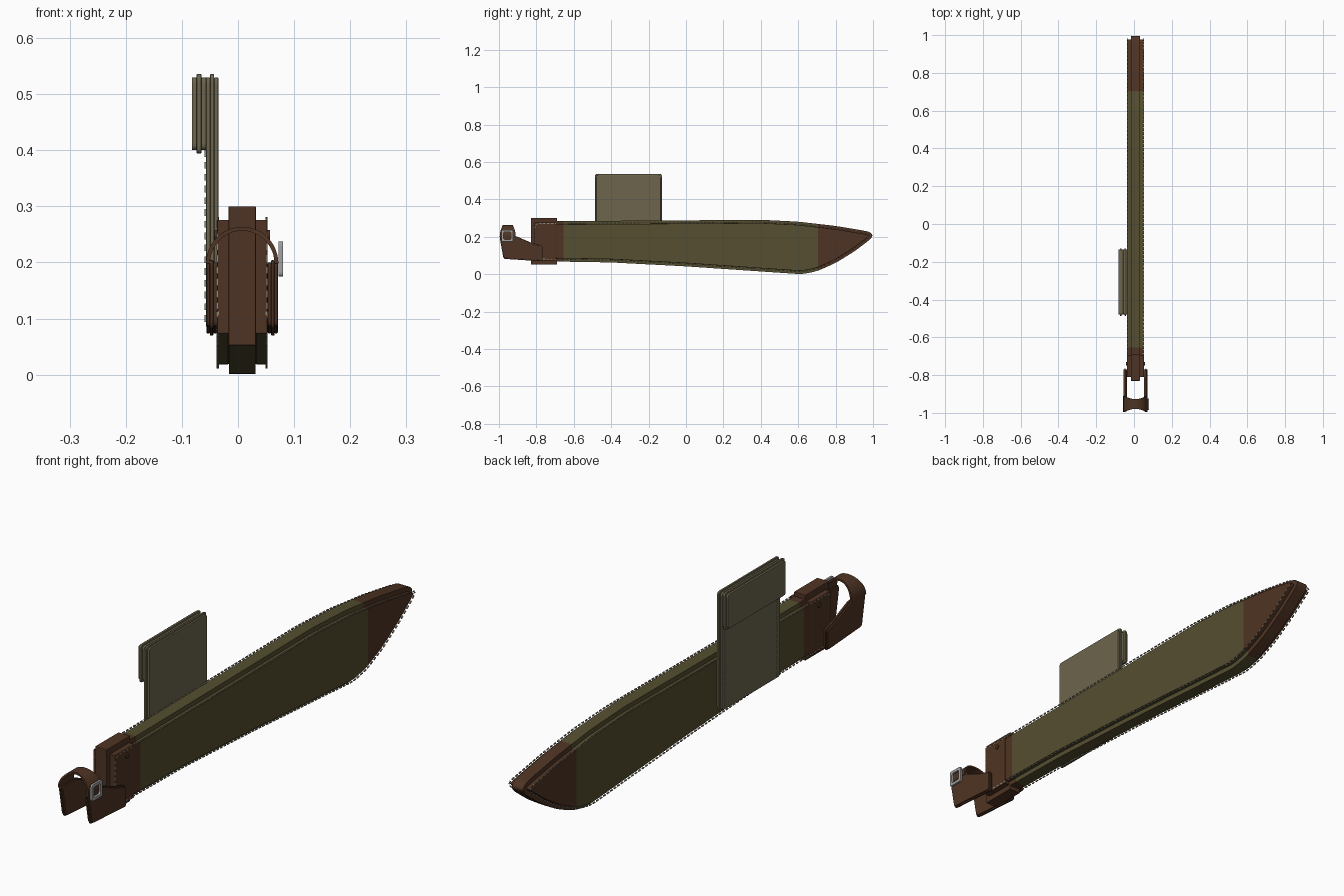
import bpy, bmesh, math
from mathutils import Matrix, Vector

if "Cube" in bpy.data.objects:
    bpy.data.objects.remove(bpy.data.objects["Cube"])

MID = 0.0075  # centre plane of the sheath


def material(name, rgb):
    m = bpy.data.materials.new(name)
    m.use_nodes = True
    m.diffuse_color = (*rgb, 1)
    m.node_tree.nodes["Principled BSDF"].inputs["Base Color"].default_value = (*rgb, 1)
    return m


LEATHER = material("brown leather", (0.078, 0.034, 0.017))
CANVAS = material("olive canvas", (0.09, 0.077, 0.029))
WEB = material("faded green webbing", (0.15, 0.13, 0.075))
THREAD = material("tan thread", (0.3, 0.26, 0.19))
STEEL = material("grey steel", (0.36, 0.36, 0.37))


def finish(name, bm, *mats):
    bmesh.ops.recalc_face_normals(bm, faces=bm.faces)
    me = bpy.data.meshes.new(name)
    bm.to_mesh(me)
    bm.free()
    ob = bpy.data.objects.new(name, me)
    bpy.context.collection.objects.link(ob)
    for m in mats:
        me.materials.append(m)
    return ob


def bevel(ob, width):
    mod = ob.modifiers.new("soft edges", "BEVEL")
    mod.width, mod.segments, mod.limit_method = width, 2, "ANGLE"
    mod.angle_limit = math.radians(50)


def inset(points, d):
    """Move a counter-clockwise outline inwards by d."""
    out = []
    for i, p in enumerate(points):
        p = Vector(p)
        a = (p - Vector(points[i - 1])).normalized()
        b = (Vector(points[(i + 1) % len(points)]) - p).normalized()
        n = Vector((-a.y - b.y, a.x + b.x)).normalized()
        miter = max(n.dot(Vector((-a.y, a.x))), 0.7)
        out.append(p + n * d / miter)
    return out


def rounded(points, radius, steps=4):
    """Replace every corner by a small quadratic arc."""
    out = []
    for i, p in enumerate(points):
        p = Vector(p)
        ends = []
        for q in (points[i - 1], points[(i + 1) % len(points)]):
            v = Vector(q) - p
            ends.append(p + v.normalized() * min(radius, v.length * 0.45))
        for k in range(steps + 1):
            t = k / steps
            out.append(ends[0] * (1 - t) ** 2 + p * 2 * t * (1 - t) + ends[1] * t * t)
    return out


def prism(bm, points, x0, x1):
    """Extrude a (y, z) outline along x."""
    face = bm.faces.new([bm.verts.new((x0, p[0], p[1])) for p in points])
    res = bmesh.ops.extrude_face_region(bm, geom=[face])
    verts = [v for v in res["geom"] if isinstance(v, bmesh.types.BMVert)]
    bmesh.ops.translate(bm, vec=(x1 - x0, 0, 0), verts=verts)


def rect(y0, y1, z0, z1):
    return [(y0, z0), (y1, z0), (y1, z1), (y0, z1)]


def plate(name, points, x0, x1, mat, soft=0.0):
    bm = bmesh.new()
    prism(bm, points, x0, x1)
    ob = finish(name, bm, mat)
    if soft:
        bevel(ob, soft)
    return ob


def layered(name, points, x0, x1, mat, lip=0.005, radius=0.012):
    """Three plies of strap with the middle one slightly larger."""
    step = (x1 - x0) / 3
    for i, grow in enumerate((0, lip, 0)):
        outline = rounded(inset(points, -grow), radius)
        plate(f"{name}_ply_{i + 1}", outline, x0 + i * step, x0 + (i + 1) * step, mat, 0.0015)


def two_tone(name, points, x0, x1, soft=0.0):
    """Canvas body with leather at the throat and the tip."""
    bm = bmesh.new()
    prism(bm, points, x0, x1)
    for y in (-0.655, 0.705):
        geom = bm.verts[:] + bm.edges[:] + bm.faces[:]
        bmesh.ops.bisect_plane(bm, geom=geom, plane_co=(0, y, 0), plane_no=(0, 1, 0))
    for f in bm.faces:
        f.material_index = 0 if -0.655 < f.calc_center_median().y < 0.705 else 1
    ob = finish(name, bm, CANVAS, LEATHER)
    if soft:
        bevel(ob, soft)


def stitches(name, path, x, pitch=0.021, length=0.012, closed=True):
    """Small dashes spaced evenly along a (y, z) path."""
    bm = bmesh.new()
    pts = [Vector(p) for p in path] + ([Vector(path[0])] if closed else [])
    pos = 0.0
    for a, b in zip(pts, pts[1:]):
        seg = b - a
        while pos < seg.length:
            c = a + seg.normalized() * pos
            mat = (Matrix.Translation((x, c.x, c.y))
                   @ Matrix.Rotation(math.atan2(seg.y, seg.x), 4, "X")
                   @ Matrix.Diagonal((0.004, length, 0.004, 1)))
            bmesh.ops.create_cube(bm, size=1, matrix=mat)
            pos += pitch
        pos -= seg.length
    finish(name, bm, THREAD)


# Blade-shaped body: a narrow welt between two smaller side panels
blade = [(-0.82, 0.07), (-0.4, 0.063), (0, 0.042), (0.5, 0.008), (0.62, 0.0),
         (0.7, 0.016), (0.8, 0.06), (0.9, 0.122), (0.985, 0.186), (1.0, 0.208),
         (0.98, 0.228), (0.8, 0.258), (0.6, 0.281), (0.4, 0.291), (0, 0.288), (-0.82, 0.283)]
two_tone("core_welt", rounded(blade, 0.03), MID - 0.0235, MID + 0.0235)
panel = rounded(inset(blade, 0.017), 0.025)
seam = rounded(inset(blade, 0.012), 0.025)
for side, label in ((-1, "right"), (1, "left")):
    xs = sorted((MID + side * 0.0235, MID + side * 0.0435))
    two_tone(label + "_side_panel", panel, *xs, soft=0.002)
    stitches(label + "_edge_stitching", seam, MID + side * 0.0435)

# Throat collar
plate("throat_collar", rect(-0.83, -0.69, 0.052, 0.3), MID - 0.0245, MID + 0.0245, LEATHER, 0.002)
plate("throat_wrap", rect(-0.81, -0.695, 0.073, 0.276), MID - 0.045, MID + 0.045, LEATHER, 0.002)

# Collar rivets
for side, label in ((-1, "right"), (1, "left")):
    bm = bmesh.new()
    mat = Matrix.Translation((MID + side * 0.0465, -0.74, 0.249)) @ Matrix.Rotation(math.pi / 2, 4, "Y")
    bmesh.ops.create_cone(bm, cap_ends=True, segments=12, radius1=0.009, radius2=0.009,
                          depth=0.006, matrix=mat)
    finish(label + "_collar_rivet", bm, LEATHER)

# Retaining strap legs
leg = [(-0.972, 0.086), (-0.77, 0.073), (-0.77, 0.148), (-0.83, 0.165), (-0.91, 0.2), (-0.993, 0.2)]
for side, label in ((-1, "right"), (1, "left")):
    xs = sorted((MID + side * 0.0455, MID + side * 0.0635))
    layered(label + "_strap_leg", leg, *xs, LEATHER, lip=0.004, radius=0.01)

# Arched strap joining the legs, waisted at the top
bm = bmesh.new()
rows = []
for i in range(25):
    t = math.pi * i / 24
    half = 0.043 - 0.017 * math.sin(t) ** 2
    x, z = MID + 0.061 * math.cos(t), 0.198 + 0.062 * math.sin(t)
    rows.append([bm.verts.new((x, -0.953 + s * half, z)) for s in (-1, 1)])
for a, b in zip(rows, rows[1:]):
    bm.faces.new((a[0], a[1], b[1], b[0]))
arch = finish("strap_arch", bm, LEATHER)
solid = arch.modifiers.new("thickness", "SOLIDIFY")
solid.thickness, solid.offset = 0.007, 0

# Square buckle frame and its prong
bm = bmesh.new()
rings = []
for x, half in ((0.072, 0.031), (0.08, 0.031), (0.08, 0.02), (0.072, 0.02)):
    rings.append([bm.verts.new((x, y, z)) for y, z in
                  rounded(rect(-0.955 - half, -0.955 + half, 0.206 - half, 0.206 + half), 0.008)])
n = len(rings[0])
for k in range(4):
    a, b = rings[k], rings[(k + 1) % 4]
    for i in range(n):
        j = (i + 1) % n
        bm.faces.new((a[i], a[j], b[j], b[i]))
finish("buckle_frame", bm, STEEL)

# Belt hanger: a tall strap on the right side with a folded flap at its top
layered("belt_hanger", rect(-0.48, -0.135, 0.085, 0.53), -0.057, -0.035, WEB, lip=0.006)
layered("hanger_flap", rect(-0.48, -0.135, 0.4, 0.53), -0.082, -0.057, WEB, lip=0.006)
for y, label in ((-0.463, "front"), (-0.152, "back")):
    stitches(label + "_hanger_stitching", [(y, 0.1), (y, 0.395)], -0.0575, closed=False)
